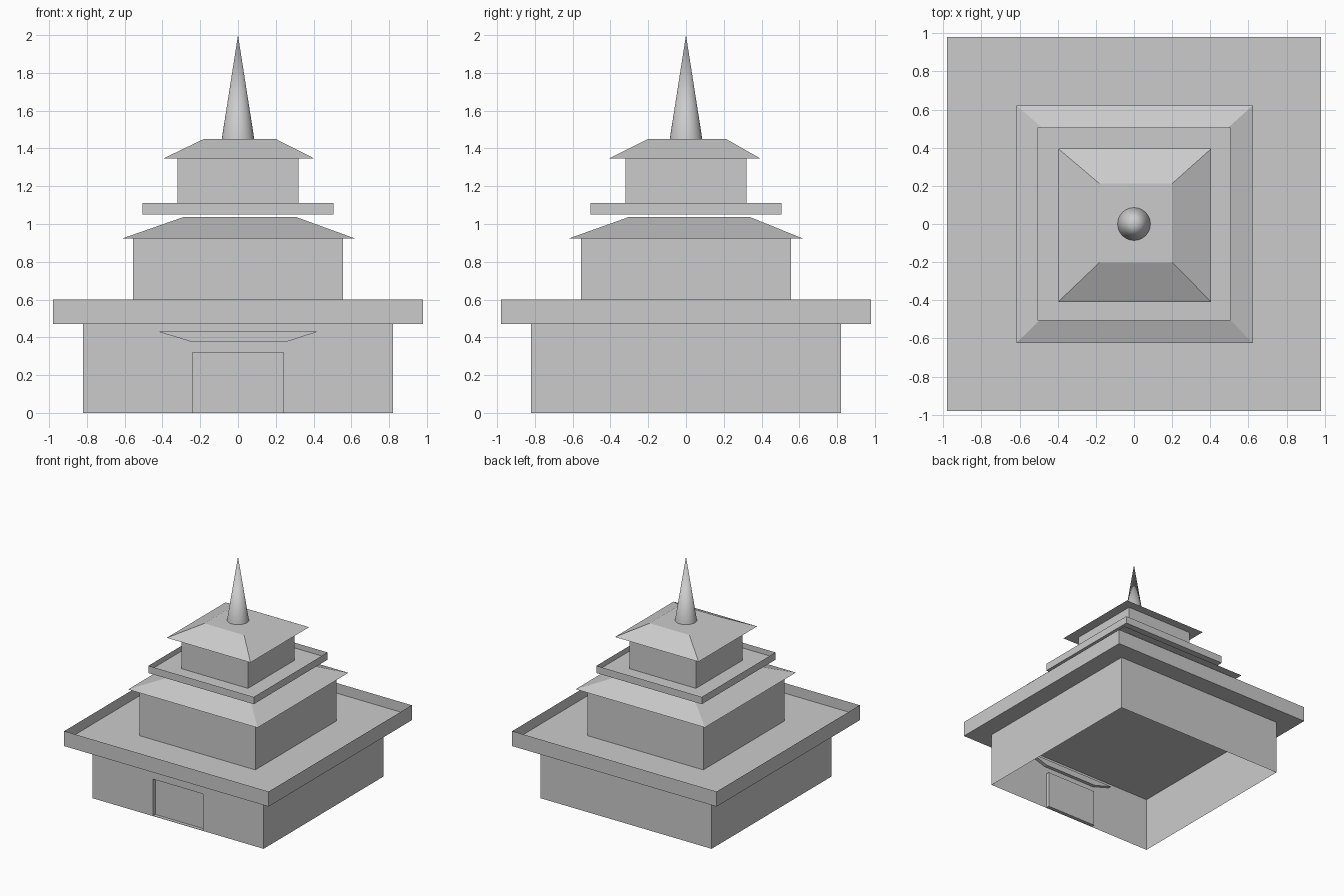
import bpy, bmesh

if "Cube" in bpy.data.objects:
    bpy.data.objects.remove(bpy.data.objects["Cube"])


def make_object(name, bm):
    bmesh.ops.recalc_face_normals(bm, faces=bm.faces[:])
    mesh = bpy.data.meshes.new(name)
    bm.to_mesh(mesh)
    bm.free()
    obj = bpy.data.objects.new(name, mesh)
    bpy.context.collection.objects.link(obj)
    return obj


def loft(bm, lower, upper, caps=True):
    """Skin two matching point loops, optionally closing both ends."""
    a = [bm.verts.new(p) for p in lower]
    b = [bm.verts.new(p) for p in upper]
    n = len(a)
    for i in range(n):
        j = (i + 1) % n
        bm.faces.new((a[i], a[j], b[j], b[i]))
    if caps:
        bm.faces.new(a[::-1])
        return bm.faces.new(b)


def rect(x0, x1, y0, y1, z):
    return [(x0, y0, z), (x1, y0, z), (x1, y1, z), (x0, y1, z)]


def square(r, z):
    return rect(-r, r, -r, r, z)


def block(name, r, z0, z1, caps=True):
    bm = bmesh.new()
    loft(bm, square(r, z0), square(r, z1), caps)
    return make_object(name, bm)


def tray(name, r, z0, z1, floor):
    """Slab with a paper-thin rim around a sunken floor."""
    bm = bmesh.new()
    top = loft(bm, square(r, z0), square(r, z1))
    bmesh.ops.inset_individual(bm, faces=[top], thickness=0.003)
    for v in top.verts:
        v.co.z = floor
    return make_object(name, bm)


def hip_roof(name, eave, crown, z0, z1):
    bm = bmesh.new()
    loft(bm, rect(*eave, z0), rect(*crown, z1))
    return make_object(name, bm)


def recess(target, name, outline, depth=0.03):
    """Press an x-z outline into the front wall."""
    bm = bmesh.new()
    loft(bm, [(x, -0.9, z) for x, z in outline],
         [(x, -0.82 + depth, z) for x, z in outline])
    cutter = make_object(name, bm)
    cutter.hide_render = True
    mod = target.modifiers.new(name, 'BOOLEAN')
    mod.operation = 'DIFFERENCE'
    mod.solver = 'EXACT'
    mod.object = cutter
    bpy.context.view_layer.objects.active = target
    bpy.ops.object.modifier_apply(modifier=mod.name)
    bpy.data.objects.remove(cutter)


# Ground storey with recessed doorway and door canopy outline
base = block("ground_storey", 0.82, 0, 0.47)
recess(base, "doorway", [(-0.24, 0.003), (0.24, 0.003), (0.24, 0.32), (-0.24, 0.32)])
recess(base, "door_canopy", [(-0.25, 0.38), (0.26, 0.38), (0.42, 0.432), (-0.42, 0.432)])

# Open the underside, and the top where the terrace closes it
bm = bmesh.new()
bm.from_mesh(base.data)
ends = [f for f in bm.faces
        if all(v.co.z < 0.001 for v in f.verts) or all(v.co.z > 0.469 for v in f.verts)]
bmesh.ops.delete(bm, geom=ends, context='FACES')
bm.to_mesh(base.data)
bm.free()

# Terraces with low rims
tray("lower_terrace", 0.98, 0.47, 0.60, 0.512)
tray("upper_terrace", 0.505, 1.049, 1.112, 1.066)

# Storeys above
block("middle_storey", 0.555, 0.512, 0.922, caps=False)
block("top_storey", 0.32, 1.066, 1.346, caps=False)

# Hipped roofs
hip_roof("middle_roof", (-0.617, 0.623, -0.624, 0.622), (-0.285, 0.305, -0.30, 0.335), 0.922, 1.038)
hip_roof("top_roof", (-0.397, 0.405, -0.408, 0.395), (-0.181, 0.20, -0.202, 0.212), 1.346, 1.45)

# Spire
bpy.ops.mesh.primitive_cone_add(vertices=32, radius1=0.086, radius2=0, depth=0.55,
                                end_fill_type='NOTHING', location=(0, 0, 1.725))
bpy.context.object.name = "spire"
bpy.ops.object.shade_smooth_by_angle()
